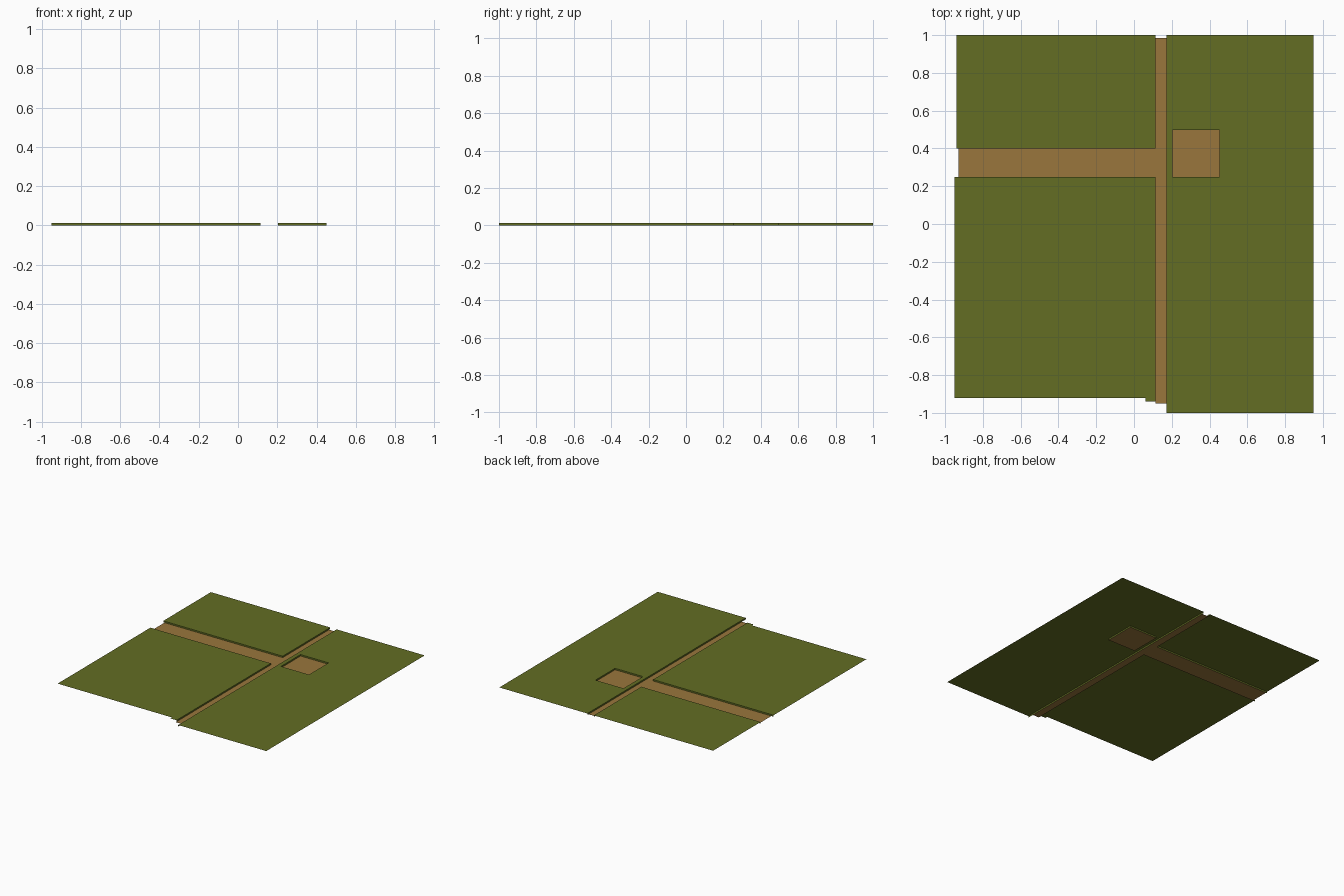
import bpy, bmesh

if "Cube" in bpy.data.objects:
    bpy.data.objects.remove(bpy.data.objects["Cube"])

H = 0.012  # height of the turf above the trodden soil


def material(name, rgb):
    m = bpy.data.materials.new(name)
    m.diffuse_color = (*rgb, 1)
    m.use_nodes = True
    m.node_tree.nodes["Principled BSDF"].inputs["Base Color"].default_value = m.diffuse_color
    return m


GRASS = material("grass", (0.125, 0.155, 0.017))
SOIL = material("soil", (0.32, 0.18, 0.045))


def sheet(name, rects, mat, z, banks=()):
    """Flat rectangles (x0, x1, y0, y1) plus vertical banks dropping to the soil."""
    bm = bmesh.new()
    for x0, x1, y0, y1 in rects:
        bm.faces.new([bm.verts.new(p) for p in
                      ((x0, y0, z), (x1, y0, z), (x1, y1, z), (x0, y1, z))])
    for a, b in banks:
        bm.faces.new([bm.verts.new(p) for p in
                      ((*a, 0), (*b, 0), (*b, z), (*a, z))])
    bmesh.ops.remove_doubles(bm, verts=bm.verts, dist=1e-5)
    me = bpy.data.meshes.new(name)
    bm.to_mesh(me)
    bm.free()
    me.materials.append(mat)
    ob = bpy.data.objects.new(name, me)
    bpy.context.collection.objects.link(ob)
    return ob


# path edges and pit edges
PX0, PX1 = 0.115, 0.172
PY0, PY1 = 0.25, 0.40
QX0, QX1, QY0, QY1 = 0.205, 0.452, 0.25, 0.497

# front left field, with a small tongue beside the path
sheet("front_left_field",
      [(-0.95, 0.06, -0.92, PY0), (0.06, PX0, -0.94, PY0)], GRASS, H,
      [((PX0, -0.94), (PX0, PY0)), ((PX0, PY0), (-0.95, PY0))])

# back left field
sheet("back_left_field", [(-0.94, PX0, PY1, 1.0)], GRASS, H,
      [((-0.94, PY1), (PX0, PY1)), ((PX0, PY1), (PX0, 1.0))])

# right field, a frame of turf around the square pit
sheet("right_field",
      [(PX1, 0.95, -1.0, QY0), (PX1, 0.95, QY1, 1.0),
       (PX1, QX0, QY0, QY1), (QX1, 0.95, QY0, QY1)], GRASS, H,
      [((PX1, 1.0), (PX1, -1.0)),
       ((QX0, QY0), (QX0, QY1)), ((QX1, QY1), (QX1, QY0)),
       ((QX0, QY1), (QX1, QY1)), ((QX1, QY0), (QX0, QY0))])

# soil floors
sheet("long_path", [(PX0, PX1, -0.95, 0.985)], SOIL, 0)
sheet("side_path", [(-0.93, PX0, PY0, PY1)], SOIL, 0)
sheet("square_pit", [(QX0, QX1, QY0, QY1)], SOIL, 0)
